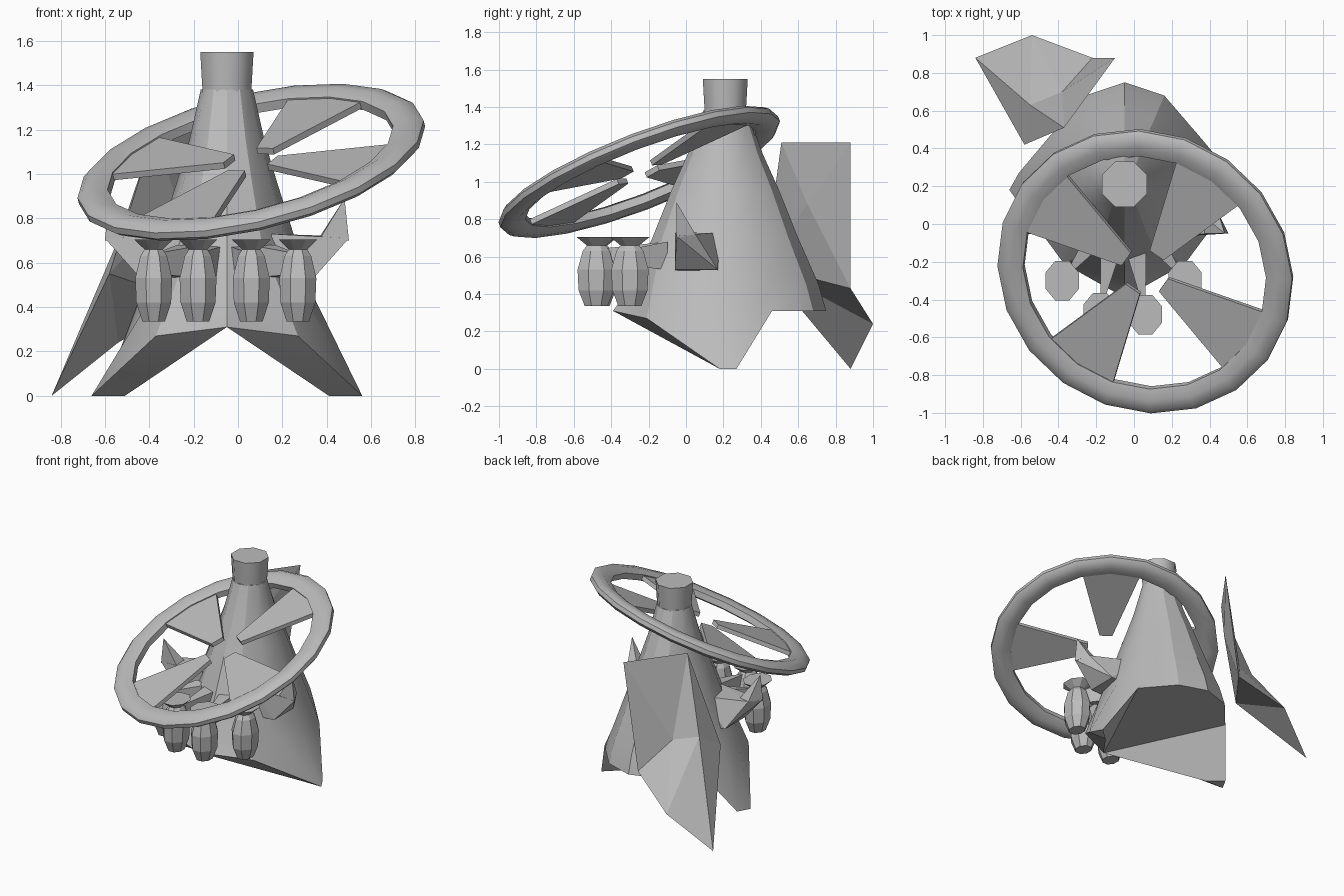
import bpy, bmesh, math
from mathutils import Vector

cube = bpy.data.objects.get("Cube")
if cube:
    bpy.data.objects.remove(cube, do_unlink=True)

grey = bpy.data.materials.new("stone_grey")
grey.use_nodes = True
grey.diffuse_color = (0.5, 0.5, 0.5, 1)
grey.node_tree.nodes["Principled BSDF"].inputs["Base Color"].default_value = (0.5, 0.5, 0.5, 1)

CX, CY = -0.05, 0.21   # axis of the body
UP = Vector((0, 0, 1))


def make(name, bm, smooth=None):
    bmesh.ops.recalc_face_normals(bm, faces=bm.faces)
    mesh = bpy.data.meshes.new(name)
    bm.to_mesh(mesh)
    bm.free()
    mesh.materials.append(grey)
    obj = bpy.data.objects.new(name, mesh)
    bpy.context.collection.objects.link(obj)
    if smooth:
        bpy.ops.object.select_all(action='DESELECT')
        obj.select_set(True)
        bpy.context.view_layer.objects.active = obj
        bpy.ops.object.shade_smooth_by_angle(angle=math.radians(smooth))
    return obj


def bridge(bm, a, b):
    n = len(a)
    for i in range(n):
        j = (i + 1) % n
        bm.faces.new((a[i], a[j], b[j], b[i]))


def ring(bm, n, rx, ry, z, turn=0.0, centre=(0, 0)):
    return [bm.verts.new((centre[0] + rx * math.cos(turn + i * math.tau / n),
                          centre[1] + ry * math.sin(turn + i * math.tau / n), z))
            for i in range(n)]


def lathe(name, profile, n, centre, depth=1.0, smooth=None):
    bm = bmesh.new()
    rings = [ring(bm, n, r, r * depth, z, math.pi / n, centre) for r, z in profile]
    for a, b in zip(rings, rings[1:]):
        bridge(bm, a, b)
    bm.faces.new(rings[0])
    bm.faces.new(rings[-1])
    return make(name, bm, smooth)


def hull(name, points):
    bm = bmesh.new()
    for p in points:
        bm.verts.new(p)
    result = bmesh.ops.convex_hull(bm, input=bm.verts)
    loose = [g for g in result["geom_interior"] if isinstance(g, bmesh.types.BMVert)]
    bmesh.ops.delete(bm, geom=loose, context='VERTS')
    return make(name, bm)


# Body: a tapering cone whose hem is drawn down into two side feet
bm = bmesh.new()
half = [(0, -0.6, 0.31), (0.46, -0.03, 0), (0.61, -0.03, 0), (0.56, 0.06, 0),
        (0.40, 0.25, 0.31), (0.21, 0.47, 0.31), (0, 0.54, 0.31)]
outline = half + [(-x, y, z) for x, y, z in half[-2:0:-1]]
hem = [bm.verts.new((CX + x, CY + y, z)) for x, y, z in outline]
rings = [hem]
for z, rx, ry in ((0.45, 0.39, 0.5), (0.7, 0.31, 0.39), (0.95, 0.23, 0.29),
                  (1.15, 0.17, 0.2), (1.38, 0.118, 0.118)):
    rings.append(ring(bm, 12, rx, ry, z, -math.pi / 2, (CX, CY)))
    bridge(bm, rings[-2], rings[-1])
bm.faces.new(rings[-1])
# Low creases running from the front of the hem to each foot
for side, knee, foot in ((1, rings[1][1], hem[2]), (-1, rings[1][11], hem[10])):
    knee.co = (CX + side * 0.32, CY - 0.42, 0.27)
    bmesh.ops.connect_verts(bm, verts=[knee, foot])
    bmesh.ops.connect_verts(bm, verts=[knee, hem[0]])
bm.faces.new([hem[i] for i in (0, 4, 5, 6, 7, 8)])
for inner, outer, back, hip in ((1, 2, 3, 4), (11, 10, 9, 8)):
    bm.faces.new((hem[inner], hem[outer], hem[back]))
    bm.faces.new((hem[0], hem[inner], hem[back], hem[hip]))
make("body", bm, 30)

# Neck
lathe("neck", [(0.116, 1.33), (0.122, 1.42), (0.13, 1.55)], 8, (CX, CY), smooth=50)

# Side arms, each with an upturned spike
for name, side in (("left", 1), ("right", -1)):
    def place(points):
        return [(CX + side * x, y, z) for x, y, z in points]
    hull(name + "_arm", place([(0.2, -0.06, 0.52), (0.2, 0.18, 0.52), (0.2, -0.06, 0.73),
                               (0.2, 0.18, 0.73), (0.39, -0.06, 0.53), (0.39, 0.17, 0.53),
                               (0.55, -0.05, 0.71), (0.5, 0.05, 0.72)]))
    hull(name + "_spike", place([(0.42, -0.05, 0.71), (0.55, -0.05, 0.7), (0.5, 0.05, 0.72),
                                 (0.42, 0.04, 0.72), (0.53, -0.05, 0.89)]))

# Hanging jars with flared rims, each on a pointed bracket from the body
jar = [(0.055, 0.335), (0.085, 0.42), (0.09, 0.53), (0.065, 0.63), (0.045, 0.66), (0.095, 0.705)]
for i, (x, y) in enumerate(((-0.38, -0.3), (-0.18, -0.47), (0.06, -0.48), (0.27, -0.3))):
    lathe("jar_%d" % (i + 1), jar, 8, (x, y), 1.2)
    root = Vector((CX + (x - CX) * 0.5, -0.1, 0))
    hull("jar_bracket_%d" % (i + 1),
         [root + Vector((s * 0.06, 0, z)) for s in (-1, 1) for z in (0.53, 0.68)]
         + [(x, y, 0.55), (x, y, 0.64)])

# Tilted wheel rim
normal = Vector((-0.24, -0.39, 1)).normalized()
tilt = UP.rotation_difference(normal)
hub = Vector((0.06, -0.25, 1.053))
section = [(0.8, 0.015), (0.775, 0.035), (0.72, 0.042), (0.66, 0.022),
           (0.66, -0.022), (0.72, -0.042), (0.775, -0.035), (0.8, -0.015)]
bm = bmesh.new()
loops = [ring(bm, 20, r, r, z) for r, z in section]
for a, b in zip(loops, loops[1:] + loops[:1]):
    bridge(bm, a, b)
for v in bm.verts:
    v.co = hub + tilt @ v.co
make("wheel_rim", bm, 40)

# Four wedge blades that stop short of the hub
for i in range(4):
    a = math.radians(55 + 90 * i)
    along, across = Vector((math.cos(a), math.sin(a), 0)), Vector((-math.sin(a), math.cos(a), 0))
    points = [hub + tilt @ (along * r + across * s * w + UP * h)
              for r, w in ((0.12, 0.045), (0.68, 0.215)) for s in (-1, 1) for h in (-0.015, 0.015)]
    hull("wheel_blade_%d" % (i + 1), points)

# Folded tail fin at the back right
bm = bmesh.new()
fin = [bm.verts.new(p) for p in (
    (-0.10, 0.88, 1.21), (-0.37, 0.51, 1.21), (-0.55, 0.63, 0.68), (-0.22, 0.88, 0.43),
    (-0.54, 1.0, 0.24), (-0.84, 0.88, 0), (-0.58, 0.42, 0.55), (-0.28, 0.65, 0.88),
    (-0.38, 0.70, 0.64))]
for face in ((0, 1, 8), (1, 2, 8), (0, 8, 3), (3, 8, 4), (8, 2, 4), (4, 2, 5), (1, 6, 2),
             (6, 5, 2), (0, 3, 7), (1, 0, 7), (6, 1, 7), (3, 6, 7), (3, 4, 6), (4, 5, 6)):
    bm.faces.new([fin[i] for i in face])
make("tail_fin", bm)
